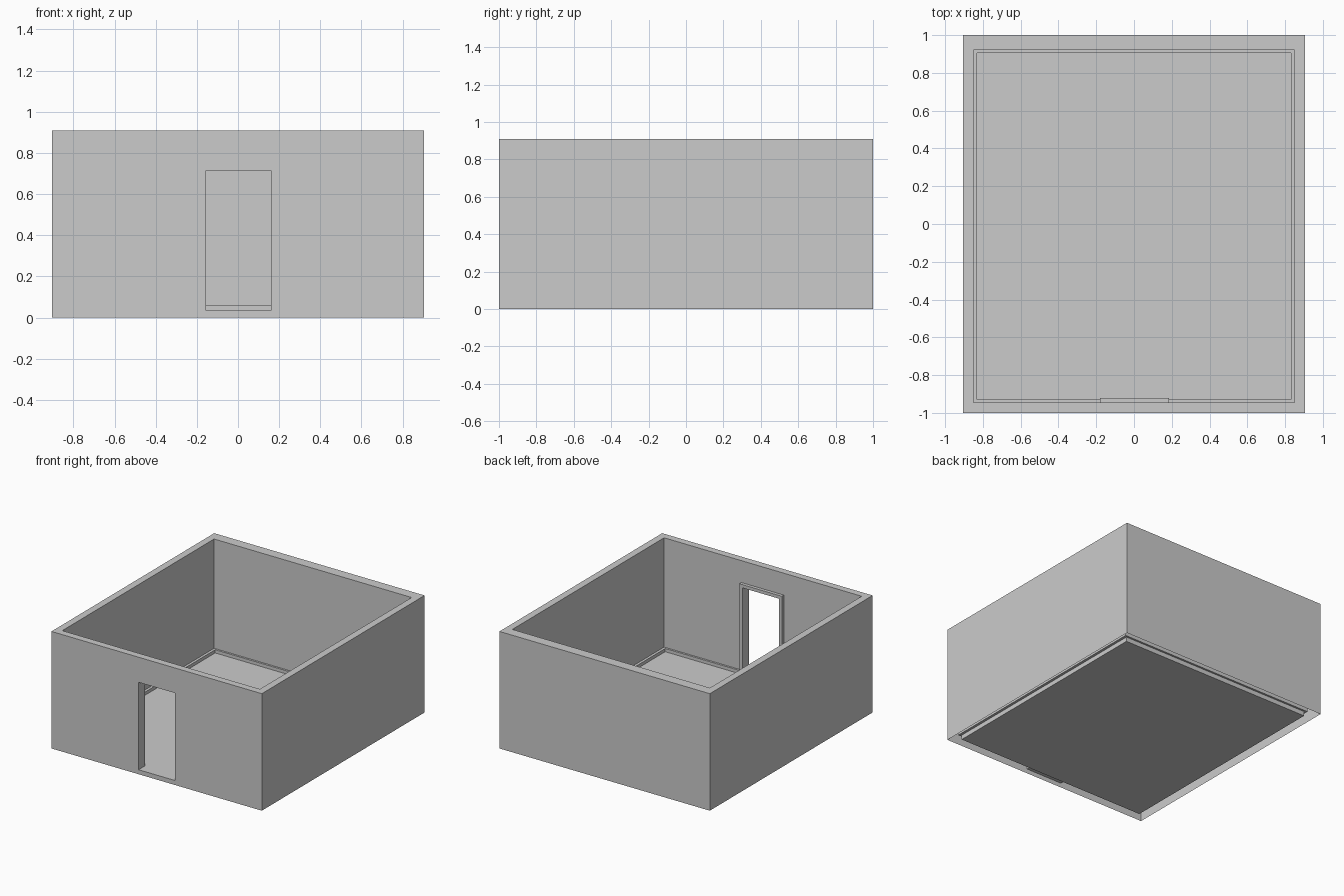
import bpy, bmesh
from mathutils import Vector

if "Cube" in bpy.data.objects:
    bpy.data.objects.remove(bpy.data.objects["Cube"])

# Main dimensions
OX, OY, H = 0.905, 1.0, 0.91            # outer shell
IX, YF, YB = 0.85, -0.945, 0.92         # inner wall faces
FX, FYF, FYB = 0.83, -0.93, 0.905       # floor edge / skirting face
FLOOR, SKIRT = 0.035, 0.06
DX0, DX1, DZ = -0.155, 0.16, 0.715      # door opening
TRIM = 0.025


def finish(bm, name):
    bmesh.ops.remove_doubles(bm, verts=bm.verts, dist=1e-5)
    me = bpy.data.meshes.new(name)
    bm.to_mesh(me)
    bm.free()
    ob = bpy.data.objects.new(name, me)
    bpy.context.collection.objects.link(ob)
    return ob


def box(bm, lo, hi):
    r = bmesh.ops.create_cube(bm, size=1)
    lo, hi = Vector(lo), Vector(hi)
    for v in r["verts"]:
        v.co = Vector([(lo[i] + hi[i]) / 2 + v.co[i] * (hi[i] - lo[i]) for i in range(3)])


def patch(bm, lo, hi, axis, sign):
    """Axis-aligned rectangle between two corners, facing sign * axis."""
    u, w = [i for i in range(3) if i != axis]
    pts = []
    for cu, cw in ((lo, lo), (hi, lo), (hi, hi), (lo, hi)):
        p = list(lo)
        p[u], p[w] = cu[u], cw[w]
        pts.append(bm.verts.new(p))
    f = bm.faces.new(pts)
    f.normal_update()
    if f.normal[axis] * sign < 0:
        f.normal_flip()


def door_wall(bm, y, hx, z0, sign):
    """Front wall sheet with the doorway left out."""
    patch(bm, (-hx, y, z0), (DX0, y, H), 1, sign)
    patch(bm, (DX1, y, z0), (hx, y, H), 1, sign)
    patch(bm, (DX0, y, DZ), (DX1, y, H), 1, sign)
    if z0 < FLOOR:
        patch(bm, (DX0, y, z0), (DX1, y, FLOOR), 1, sign)


# Hollow walls: outer sheets, inner sheets and top rim, open underneath
bm = bmesh.new()
door_wall(bm, -OY, OX, 0, -1)
door_wall(bm, YF, IX, FLOOR, 1)
patch(bm, (-OX, OY, 0), (OX, OY, H), 1, 1)
patch(bm, (-IX, YB, FLOOR), (IX, YB, H), 1, -1)
for s in (-1, 1):
    patch(bm, (s * OX, -OY, 0), (s * OX, OY, H), 0, s)
    patch(bm, (s * IX, YF, FLOOR), (s * IX, YB, H), 0, -s)
    patch(bm, (s * IX, YF, H), (s * OX, YB, H), 2, 1)
patch(bm, (-OX, -OY, H), (OX, YF, H), 2, 1)
patch(bm, (-OX, YB, H), (OX, OY, H), 2, 1)
# Doorway reveal
patch(bm, (DX0, -OY, FLOOR), (DX0, YF, DZ), 0, 1)
patch(bm, (DX1, -OY, FLOOR), (DX1, YF, DZ), 0, -1)
patch(bm, (DX0, -OY, DZ), (DX1, YF, DZ), 2, -1)
patch(bm, (DX0, -OY, FLOOR), (DX1, YF, FLOOR), 2, 1)
finish(bm, "walls")

# Floor slab, with a small strip meeting the door sill
bm = bmesh.new()
box(bm, (-FX, FYF, 0), (FX, FYB, FLOOR))
patch(bm, (DX0, YF, FLOOR), (DX1, FYF, FLOOR), 2, 1)
finish(bm, "floor")

# Skirting boards, stopping at the door frame
bm = bmesh.new()
for s in (-1, 1):
    x0, x1 = sorted((s * FX, s * IX))
    box(bm, (x0, YF, FLOOR), (x1, YB, SKIRT))
box(bm, (-FX, FYB, FLOOR), (FX, YB, SKIRT))
box(bm, (-FX, YF, FLOOR), (DX0 - TRIM, FYF, SKIRT))
box(bm, (DX1 + TRIM, YF, FLOOR), (FX, FYF, SKIRT))
finish(bm, "skirting")

# Door frame trim on the inside
bm = bmesh.new()
ft = YF + TRIM
box(bm, (DX0 - TRIM, YF, FLOOR), (DX0, ft, DZ))
box(bm, (DX1, YF, FLOOR), (DX1 + TRIM, ft, DZ))
box(bm, (DX0 - TRIM, YF, DZ), (DX1 + TRIM, ft, DZ + TRIM))
finish(bm, "door_frame")
